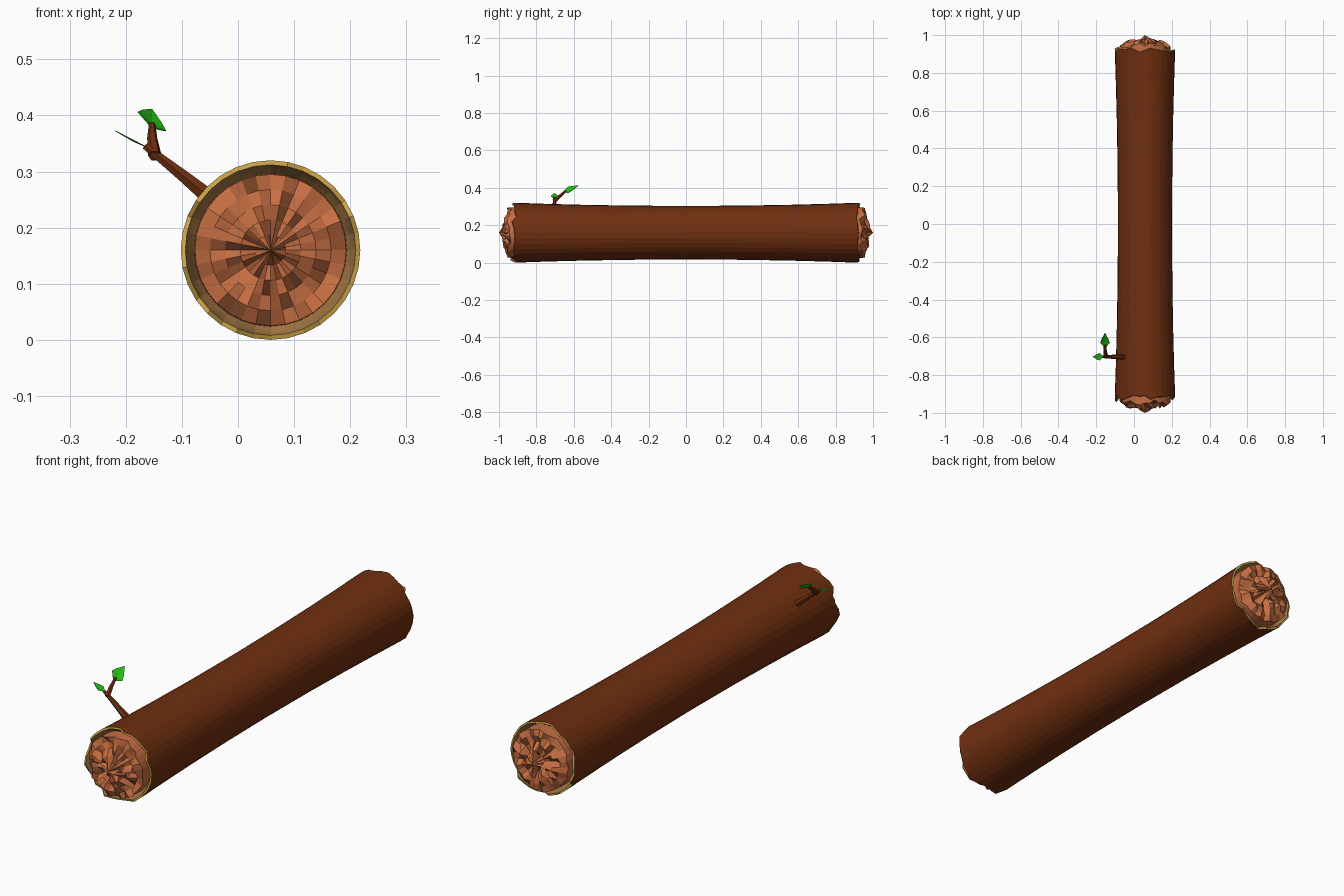
import bpy, bmesh, math, random
from mathutils import Vector

if "Cube" in bpy.data.objects:
    bpy.data.objects.remove(bpy.data.objects["Cube"])

random.seed(7)
N = 32
CX, CZ = 0.058, 0.16


def material(name, rgb):
    m = bpy.data.materials.new(name)
    lin = [(c / 255 / 12.92) if c < 10 else ((c / 255 + 0.055) / 1.055) ** 2.4 for c in rgb]
    m.diffuse_color = (*lin, 1)
    m.use_nodes = True
    m.node_tree.nodes["Principled BSDF"].inputs["Base Color"].default_value = m.diffuse_color
    return m


BARK = material("bark brown", (112, 47, 16))
RIM = material("rim yellow", (205, 165, 72))
INNER = material("inner bark tan", (160, 116, 66))
WOOD = material("split wood", (198, 110, 66))
LEAF = material("leaf green", (36, 192, 20))


def loft(name, rings, mats, band_mats=None):
    """Skin closed rings of points; band_mats gives a material index per band."""
    bm = bmesh.new()
    vs = [[bm.verts.new(p) for p in ring] for ring in rings]
    n = len(rings[0])
    for b in range(len(vs) - 1):
        for i in range(n):
            j = (i + 1) % n
            f = bm.faces.new((vs[b][i], vs[b][j], vs[b + 1][j], vs[b + 1][i]))
            f.material_index = band_mats[b] if band_mats else 0
    bm.faces.new(vs[0])
    bm.faces.new(vs[-1])
    bmesh.ops.remove_doubles(bm, verts=bm.verts[:], dist=1e-5)
    bmesh.ops.recalc_face_normals(bm, faces=bm.faces[:])
    return finish(name, bm, mats)


def finish(name, bm, mats):
    me = bpy.data.meshes.new(name)
    bm.to_mesh(me)
    bm.free()
    ob = bpy.data.objects.new(name, me)
    for m in mats:
        me.materials.append(m)
    bpy.context.collection.objects.link(ob)
    return ob


def ring(r, ys):
    return [(CX + r * math.cos(2 * math.pi * i / N), ys[i],
             CZ + r * math.sin(2 * math.pi * i / N)) for i in range(N)]


# Bark: flared shell with a ragged lip and a recessed cup at each end
def cup(s):
    wave = [random.uniform(-0.012, 0.012) + 0.008 * math.sin(i * 1.2) for i in range(N)]
    return [ring(r, [s * (y + k * w) for w in wave])
            for r, y, k in ((0.136, 0.89, 0), (0.142, 0.90, 0.3),
                            (0.148, 0.912, 0.7), (0.152, 0.923, 1), (0.16, 0.921, 1))]


body = [ring(0.143 + 0.017 * (y / 0.92) ** 2, [y] * N)
        for y in (-0.75, -0.55, -0.3, 0, 0.3, 0.55, 0.75)]
rings = cup(-1) + body + cup(1)[::-1]
loft("bark", rings, [BARK, RIM, INNER],
     [2, 2, 2, 1] + [0] * 8 + [1, 2, 2, 2])

# Splintered wood core at each end
for s, name in ((-1, "front_split_wood"), (1, "back_split_wood")):
    rings = [ring(0.136, [s * 0.88] * N)]
    for r, y, a in ((0.135, 0.943, 0.016), (0.108, 0.953, 0.019), (0.081, 0.957, 0.021),
                    (0.054, 0.960, 0.022), (0.027, 0.965, 0.024)):
        rings.append(ring(r, [s * (y + random.uniform(-a, a)) for _ in range(N)]))
    rings.append(ring(0, [s] * N))
    bm_ob = None
    bm = bmesh.new()
    vs = [[bm.verts.new(p) for p in rg] for rg in rings]
    for b in range(len(vs) - 1):
        for i in range(N):
            j = (i + 1) % N
            bm.faces.new((vs[b][i], vs[b][j], vs[b + 1][j], vs[b + 1][i]))
    bmesh.ops.remove_doubles(bm, verts=bm.verts[:], dist=1e-5)
    bm.normal_update()
    bmesh.ops.recalc_face_normals(bm, faces=bm.faces[:])
    if sum(f.normal.y * f.calc_area() for f in bm.faces) * s < 0:
        bmesh.ops.reverse_faces(bm, faces=bm.faces[:])
    finish(name, bm, [WOOD])


# Twig and its side shoot: tapered six-sided sticks
def stick(name, path):
    rings = []
    axis = (Vector(path[-1][0]) - Vector(path[0][0])).normalized()
    u = axis.cross(Vector((0, 0, 1))).normalized()
    v = axis.cross(u)
    for p, r in path:
        rings.append([Vector(p) + r * (math.cos(a) * u + math.sin(a) * v)
                      for a in (math.pi * k / 3 for k in range(6))])
    loft(name, rings, [BARK])


stick("twig", [((-0.04, -0.703, 0.245), 0.017), ((-0.10, -0.703, 0.294), 0.012),
               ((-0.166, -0.703, 0.346), 0.007)])
stick("side_shoot", [((-0.148, -0.706, 0.328), 0.012), ((-0.153, -0.67, 0.36), 0.009),
                     ((-0.153, -0.64, 0.384), 0.006)])


# Leaves: thin six-pointed blades folded along the midrib
def leaf(name, base, tip, side, fold):
    base, tip, side, fold = map(Vector, (base, tip, side, fold))
    bm = bmesh.new()
    mid = [bm.verts.new(base), bm.verts.new(base.lerp(tip, 0.45) + fold), bm.verts.new(tip)]
    for s in (1, -1):
        a = bm.verts.new(base.lerp(tip, 0.35) + s * side)
        b = bm.verts.new(base.lerp(tip, 0.6) + s * side * 0.7)
        bm.faces.new((mid[0], a, mid[1]))
        bm.faces.new((mid[1], a, b))
        bm.faces.new((mid[1], b, mid[2]))
    bmesh.ops.recalc_face_normals(bm, faces=bm.faces[:])
    ob = finish(name, bm, [LEAF])
    ob.modifiers.new("thickness", "SOLIDIFY").thickness = 0.0015


leaf("shoot_leaf", (-0.153, -0.658, 0.378), (-0.153, -0.576, 0.412),
     (0.025, 0, -0.017), (0, 0, -0.006))
leaf("twig_leaf", (-0.162, -0.703, 0.344), (-0.218, -0.703, 0.373),
     (0, 0.02, 0), (0.002, 0, -0.003))
